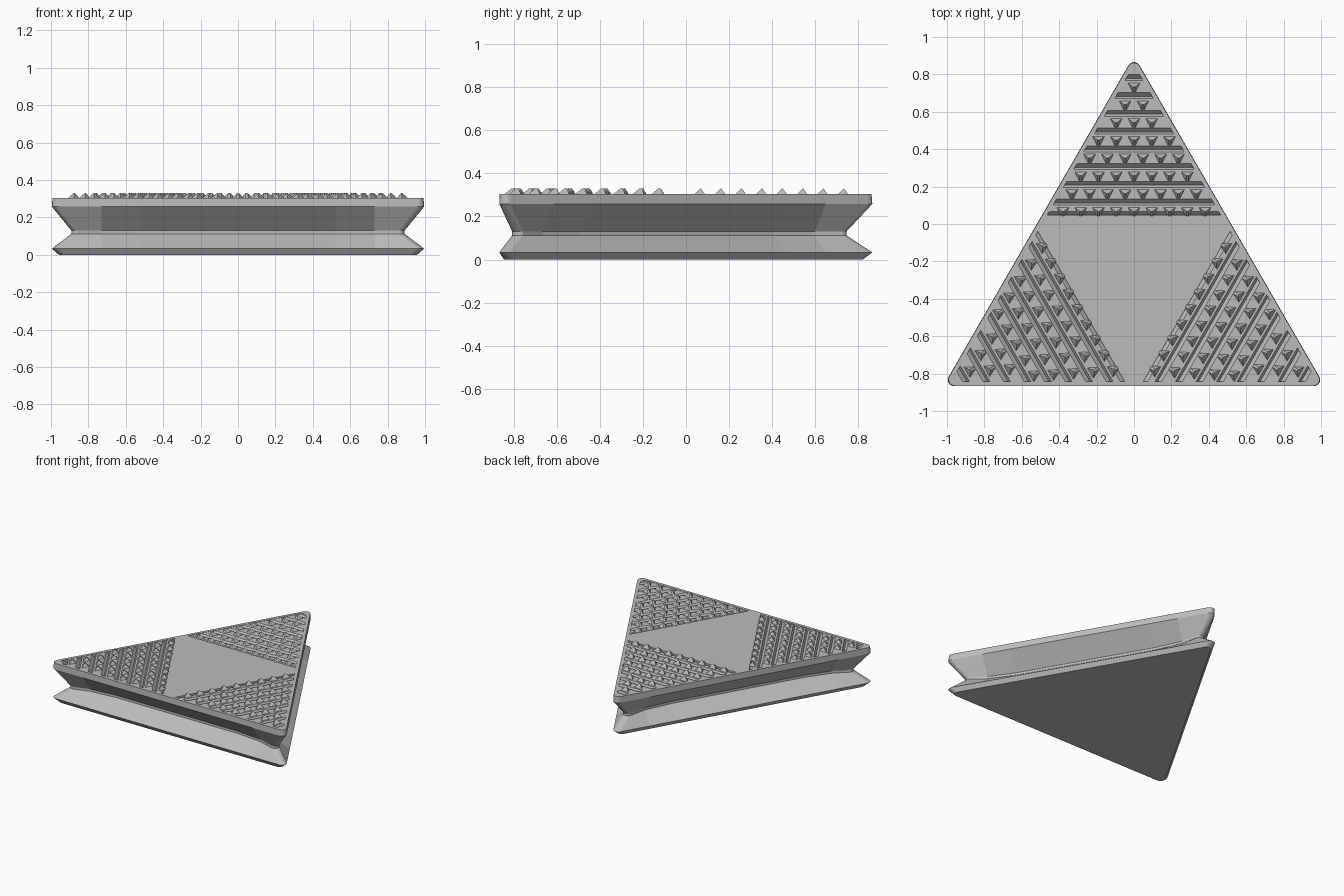
import bpy
import bmesh
from math import sqrt, pi, cos, sin
from mathutils import Matrix, Vector

if "Cube" in bpy.data.objects:
    bpy.data.objects.remove(bpy.data.objects["Cube"])

grey = bpy.data.materials.new("plain_grey")
grey.use_nodes = True
colour = (0.5, 0.5, 0.5, 1)
grey.diffuse_color = colour
grey.node_tree.nodes["Principled BSDF"].inputs["Base Color"].default_value = colour

INR = 0.589                       # centre of the triangle to each side
CENTRE = Vector((0, INR - 0.867, 0))
ROUND = 0.034                     # corner radius
RIM = 0.025
TOP, FLOOR, PEAK = 0.305, 0.283, 0.331
FIRST_ROW, PITCH = 0.326, 0.095   # measured from the centre to a corner


def turn(k):
    return Matrix.Rotation(k * 2 * pi / 3, 4, 'Z')


def finish(bm, name):
    bmesh.ops.recalc_face_normals(bm, faces=bm.faces)
    mesh = bpy.data.meshes.new(name)
    bm.to_mesh(mesh)
    bm.free()
    obj = bpy.data.objects.new(name, mesh)
    obj.location = CENTRE
    obj.data.materials.append(grey)
    bpy.context.collection.objects.link(obj)
    return obj


def ring(z, corner, near, mid):
    """Rounded triangle outline; the inset may deepen along each side."""
    pts = []
    for k in range(3):
        side = [Vector((s, -INR + d, z)) for s, d in
                ((-0.73, near), (-0.52, mid), (0.52, mid), (0.73, near))]
        r = INR - corner - ROUND
        hub = Vector((r * sqrt(3), -r, z))
        for i in range(6):
            a = -pi / 2 + i / 5 * 2 * pi / 3
            side.append(hub + ROUND * Vector((cos(a), sin(a), 0)))
        pts += [turn(k) @ p for p in side]
    return pts


def half_width(d):
    """Half the width of a grip area at distance d towards its corner."""
    return max((2 * (INR - RIM) - d) / sqrt(3), 0.004)


# Body: lofted rings with a waist groove and a recessed top
bm = bmesh.new()
loops = [[bm.verts.new(p) for p in ring(z, c, n, m)] for z, c, n, m in (
    (0, 0.022, 0.022, 0.022),
    (0.033, 0, 0, 0),
    (0.112, 0.06, 0.10, 0.12),
    (0.13, 0.06, 0.10, 0.12),
    (0.258, 0, 0, 0),
    (TOP, 0.002, 0.002, 0.002),
    (TOP, RIM, RIM, RIM),
    (FLOOR, RIM, RIM, RIM))]
for low, high in zip(loops, loops[1:]):
    for i in range(len(low)):
        j = (i + 1) % len(low)
        bm.faces.new((low[i], low[j], high[j], high[i]))
bm.faces.new(loops[0])
bm.faces.new(loops[-1])
finish(bm, "body")

# Smooth six-sided centre panel
bm = bmesh.new()
w = half_width(FIRST_ROW)
flat = [turn(k) @ Vector((x, FIRST_ROW, 0)) for k in range(3) for x in (w, -w)]
low, high = [[bm.verts.new(p + Vector((0, 0, z))) for p in flat] for z in (FLOOR, TOP)]
bm.faces.new(low)
bm.faces.new(high)
for i in range(6):
    j = (i + 1) % 6
    bm.faces.new((low[i], low[j], high[j], high[i]))
finish(bm, "centre_panel")


def add_bar(bm, d0, d1):
    """Ridge with sloping long sides, tapered to fit the corner."""
    profile = ((d0, FLOOR), (d0 + 0.02, TOP - 0.002), (d1 - 0.012, TOP - 0.002), (d1, FLOOR))
    ends = [[bm.verts.new((s * half_width(d), d, z)) for d, z in profile] for s in (-1, 1)]
    for end in ends:
        bm.faces.new(end)
    for i in range(4):
        j = (i + 1) % 4
        bm.faces.new((ends[0][i], ends[0][j], ends[1][j], ends[1][i]))


def add_tooth(bm, x, d):
    """Small pointed tooth with a steep inner face."""
    base = [bm.verts.new((x + a, d + b, TOP - 0.004)) for a, b in
            ((-0.034, 0.022), (-0.008, -0.03), (0.008, -0.03), (0.034, 0.022))]
    tip = [bm.verts.new((x + a, d, PEAK)) for a in (-0.005, 0.005)]
    bm.faces.new(base)
    bm.faces.new((base[0], base[1], tip[0]))
    bm.faces.new((base[1], base[2], tip[1], tip[0]))
    bm.faces.new((base[2], base[3], tip[1]))
    bm.faces.new((base[3], base[0], tip[0], tip[1]))


# Grip areas: rows of toothed ridges in the three corners
for k, name in enumerate(("back_grip", "front_right_grip", "front_left_grip")):
    bm = bmesh.new()
    for row in range(9):
        d = FIRST_ROW + 0.02 + row * PITCH
        start = FIRST_ROW if row == 0 else d - 0.05
        end = min(d + 0.045, 2 * (INR - RIM) - 0.01)
        add_bar(bm, start, end)
        room = half_width(d + 0.02) - 0.03
        count = int(2 * room / PITCH) + 1 if room > 0 else 0
        for i in range(count):
            add_tooth(bm, (i - (count - 1) / 2) * PITCH, d)
    bm.transform(turn(k))
    finish(bm, name)
